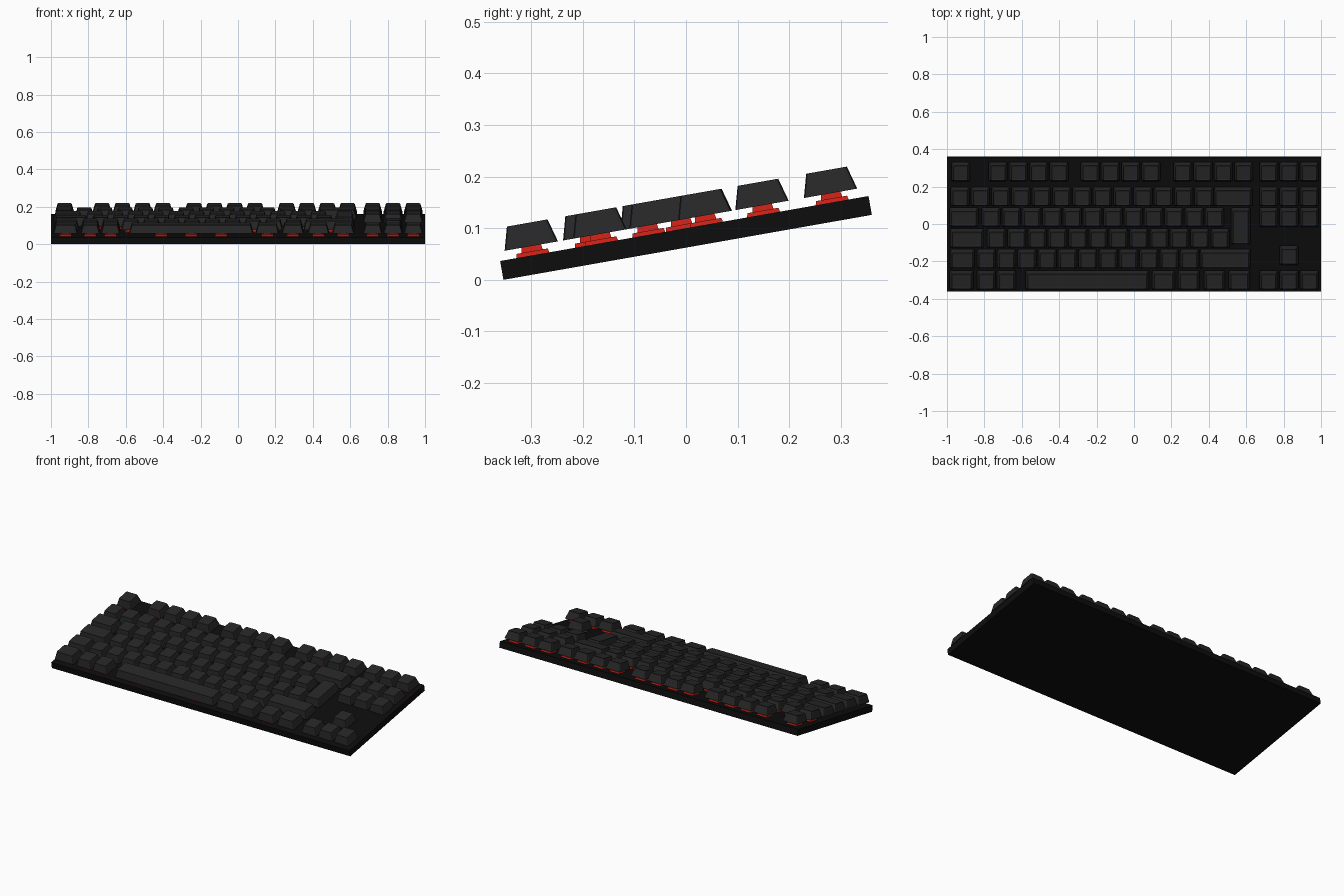
import bpy, bmesh, math
from mathutils import Matrix

if "Cube" in bpy.data.objects:
    bpy.data.objects.remove(bpy.data.objects["Cube"])

# whole keyboard is laid out flat, then tilted 10 degrees about x
TILT = Matrix.Translation((0, 0, 0.081)) @ Matrix.Rotation(math.radians(10), 4, 'X')
PLATE_T = 0.037
DECK = PLATE_T / 2
GAP, KEY_H, TAPER = 0.018, 0.0455, 0.0125
KEY_W, KEY_L, PITCH = 0.1, 0.105, 0.1087


def material(name, rgb):
    m = bpy.data.materials.new(name)
    m.diffuse_color = (*rgb, 1)
    m.use_nodes = True
    m.node_tree.nodes["Principled BSDF"].inputs["Base Color"].default_value = m.diffuse_color
    return m


BLACK = material("plate_black", (0.004, 0.004, 0.004))
GREY = material("keycap_grey", (0.02, 0.02, 0.021))
RED = material("switch_red", (0.6, 0.015, 0.008))


def finish(bm, name, mat):
    bm.transform(TILT)
    bmesh.ops.recalc_face_normals(bm, faces=bm.faces)
    me = bpy.data.meshes.new(name)
    bm.to_mesh(me)
    bm.free()
    me.materials.append(mat)
    ob = bpy.data.objects.new(name, me)
    bpy.context.collection.objects.link(ob)
    return ob


def add_block(bm, x, y, z, w, l, h, taper=0.0):
    """Box standing at height z, its top drawn in by taper on each side."""
    vs = bmesh.ops.create_cube(bm, size=1)["verts"]
    for v in vs:
        t = taper if v.co.z > 0 else 0
        sx, sy = math.copysign(1, v.co.x), math.copysign(1, v.co.y)
        v.co = (x + sx * (w / 2 - t), y + sy * (l / 2 - t), z + (h if v.co.z > 0 else 0))
    return vs


def keycap(name, x, y, w=KEY_W, l=KEY_L):
    bm = bmesh.new()
    add_block(bm, x, y, DECK + GAP, w, l, KEY_H, TAPER)
    # rounded corners
    corners = [e for e in bm.edges if abs(e.verts[0].co.z - e.verts[1].co.z) > 0.01]
    bmesh.ops.bevel(bm, geom=corners, offset=0.007, segments=2, profile=0.5, affect='EDGES')
    # shallow dish in the top
    top = [max(bm.faces, key=lambda f: f.calc_center_median().z)]
    bmesh.ops.inset_region(bm, faces=top, thickness=0.007, depth=-0.002)
    finish(bm, name, GREY)


def switch(name, x, y):
    bm = bmesh.new()
    add_block(bm, x, y, DECK, 0.065, 0.065, 0.008, 0.002)
    add_block(bm, x, y, DECK + 0.007, 0.042, 0.042, GAP - 0.006, 0.002)
    finish(bm, name, RED)


def run(x, n, w=KEY_W):
    """n keys of equal pitch starting at x."""
    return [(x + i * PITCH, w) for i in range(n)]


# plate
bm = bmesh.new()
add_block(bm, 0, 0, -PLATE_T / 2, 2, 0.725, PLATE_T)
finish(bm, "base_plate", BLACK)

# rows: depth position and list of (x, width)
nav = run(0.72, 3)
rows = {
    "function": (0.291, run(-0.927, 1) + run(-0.727, 4) + run(-0.235, 4) + run(0.26, 4) + nav),
    "number": (0.156, run(-0.93, 13) + [(0.53, 0.207)] + nav),
    "upper": (0.0435, [(-0.91, 0.155)] + run(-0.765, 12) + nav),
    "home": (-0.07, [(-0.893, 0.182)] + run(-0.735, 12)),
    "lower": (-0.183, [(-0.918, 0.133)] + run(-0.79, 11) + [(0.488, 0.272)]),
    "bottom": (-0.298, [(-0.922, 0.128)] + run(-0.79, 2) +
               [(-0.25, 0.66), (0.157, 0.122), (0.293, 0.115), (0.43, 0.112), (0.563, 0.115)] + nav),
}
for row, (y, keys) in rows.items():
    for i, (x, w) in enumerate(keys):
        keycap(f"{row}_key_{i + 1}", x, y, w)
        # the space bar rests on three switches
        for dx in ((-0.16, 0, 0.16) if w > 0.5 else (0,)):
            switch(f"{row}_switch_{i + 1}", x + dx, y)

# tall enter key and raised up-arrow key
keycap("enter_key", 0.57, -0.004, 0.104, 0.202)
switch("enter_switch", 0.57, -0.004)
keycap("up_arrow_key", 0.829, -0.163)
switch("up_arrow_switch", 0.829, -0.163)
